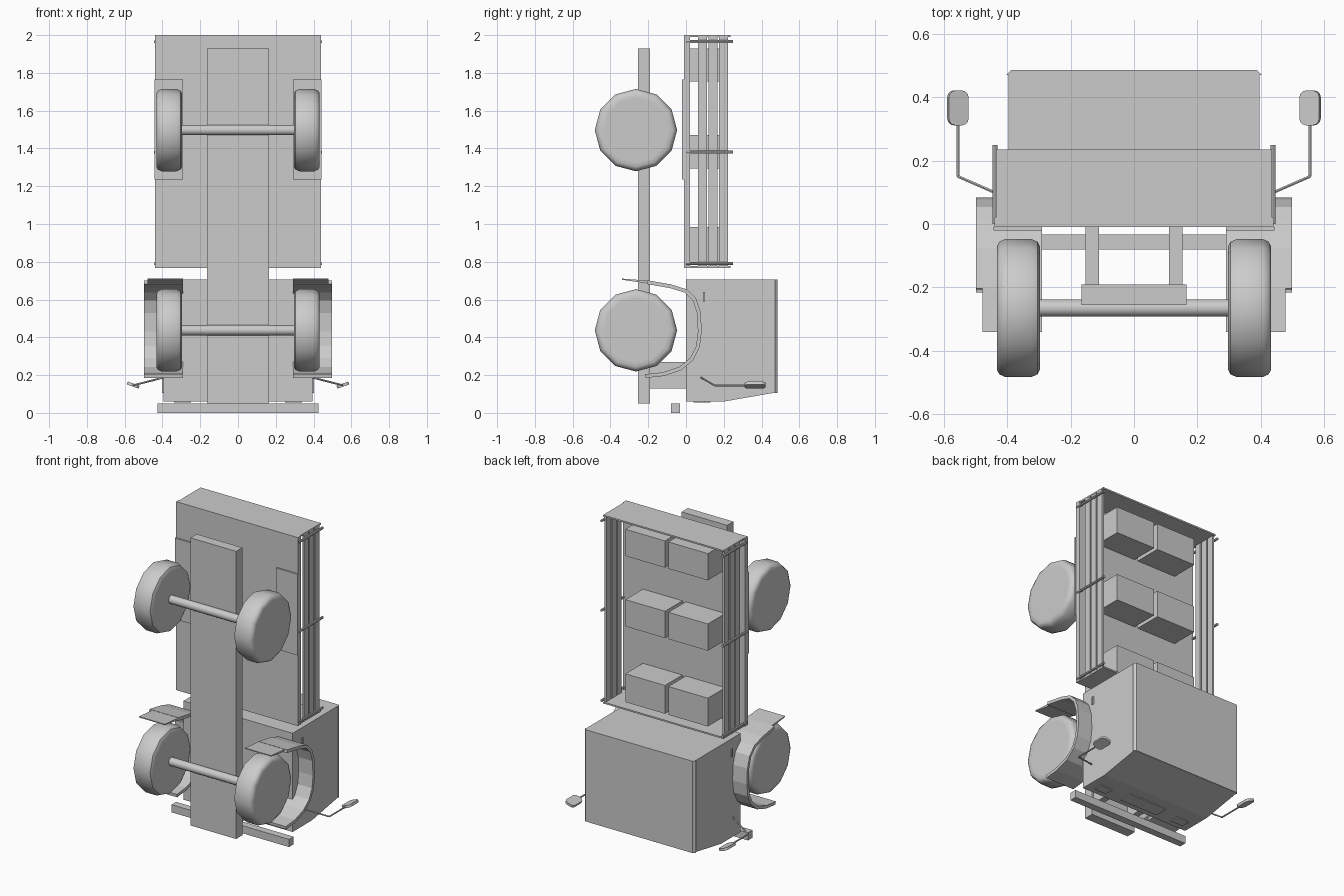
import bpy, bmesh, math
from mathutils import Vector

if "Cube" in bpy.data.objects:
    bpy.data.objects.remove(bpy.data.objects["Cube"])

grey = bpy.data.materials.new("plain_grey")
grey.diffuse_color = (0.6, 0.6, 0.6, 1)
grey.use_nodes = True
grey.node_tree.nodes["Principled BSDF"].inputs["Base Color"].default_value = grey.diffuse_color


def make(name, bm, smooth=False):
    bmesh.ops.recalc_face_normals(bm, faces=bm.faces)
    me = bpy.data.meshes.new(name)
    bm.to_mesh(me)
    bm.free()
    me.materials.append(grey)
    ob = bpy.data.objects.new(name, me)
    bpy.context.collection.objects.link(ob)
    if smooth:
        bpy.context.view_layer.objects.active = ob
        ob.select_set(True)
        bpy.ops.object.shade_smooth_by_angle(angle=math.radians(40))
        ob.select_set(False)
    return ob


def box(name, x0, x1, y0, y1, z0, z1, bevel=0):
    bm = bmesh.new()
    bmesh.ops.create_cube(bm, size=1)
    for v in bm.verts:
        v.co = Vector(((x0, x1)[v.co.x > 0], (y0, y1)[v.co.y > 0], (z0, z1)[v.co.z > 0]))
    if bevel:
        bmesh.ops.bevel(bm, geom=bm.edges[:], offset=bevel, segments=1, affect='EDGES')
    return make(name, bm)


def prism(name, profile, x0, x1):
    """Extrude a closed (y, z) outline along x."""
    bm = bmesh.new()
    face = bm.faces.new([bm.verts.new((x0, y, z)) for y, z in profile])
    ext = bmesh.ops.extrude_face_region(bm, geom=[face])
    for v in ext['geom']:
        if isinstance(v, bmesh.types.BMVert):
            v.co.x = x1
    return make(name, bm)


def lathe_x(name, profile, y, z, n):
    """Spin an (x, radius) profile about an x-parallel axis, with capped ends."""
    bm = bmesh.new()
    rings = [[bm.verts.new((x, y + r * math.cos(2 * math.pi * i / n),
                            z + r * math.sin(2 * math.pi * i / n))) for i in range(n)]
             for x, r in profile]
    for a, b in zip(rings, rings[1:]):
        for i in range(n):
            j = (i + 1) % n
            bm.faces.new((a[i], a[j], b[j], b[i]))
    bm.faces.new(rings[0])
    bm.faces.new(rings[-1])
    return make(name, bm, True)


def rod(name, a, b, r, n=8):
    a, b = Vector(a), Vector(b)
    bm = bmesh.new()
    bmesh.ops.create_cone(bm, cap_ends=True, segments=n, radius1=r, radius2=r, depth=(b - a).length)
    rot = (b - a).to_track_quat('Z', 'Y').to_matrix()
    for v in bm.verts:
        v.co = rot @ v.co + (a + b) / 2
    return make(name, bm, True)


# Chassis, bumper and cab supports
box("chassis", -0.165, 0.165, -0.255, -0.19, 0.05, 1.93)
box("bumper", -0.425, 0.425, -0.08, -0.033, 0, 0.05)

# Cab with sloping windscreen and thin roof
prism("cab", [(0, 0.06), (0.2, 0.06), (0.47, 0.107), (0.47, 0.705), (0, 0.705)], -0.395, 0.395)
bm = bmesh.new()
bmesh.ops.create_cube(bm, size=1)
for v in bm.verts:
    top = v.co.y > 0
    w = 0.388 if top else 0.402
    v.co = Vector((w if v.co.x > 0 else -w, 0.485 if top else 0.47, 0.705 if v.co.z > 0 else 0.105))
make("roof", bm)
box("grille", -0.14, 0.14, 0.04, 0.13, 0.054, 0.06)

# Wheels and axles
for label, z in (("front", 0.437), ("rear", 1.497)):
    rod(label + "_axle", (-0.31, -0.265, z), (0.31, -0.265, z), 0.027, 16)
    for s, side in ((-1, "left"), (1, "right")):
        prof = [(0.297, 0.17), (0.297, 0.195), (0.304, 0.209), (0.325, 0.218),
                (0.405, 0.218), (0.424, 0.209), (0.432, 0.195), (0.432, 0.17)]
        lathe_x(f"{label}_wheel_{side}", [(s * x, r) for x, r in prof], -0.265, z, 12)

# Load bed
box("bed_floor", -0.44, 0.44, -0.01, 0.02, 0.768, 2.0)
box("bed_front_panel", -0.435, 0.435, 0.02, 0.235, 0.768, 0.778)
box("bed_tail_panel", -0.435, 0.435, 0.02, 0.235, 1.99, 2.0)
for i, (z0, z1) in enumerate(((0.80, 0.985), (1.295, 1.47), (1.755, 1.93))):
    for s in (-1, 1):
        a, b = sorted((s * 0.012, s * 0.298))
        box(f"crate_{i}_{'left' if s < 0 else 'right'}", a, b, 0.02, 0.2, z0, z1)

# Fender centreline in (y, z), curling over the front wheel
arc = [(-0.215, 0.195), (-0.12, 0.205), (-0.03, 0.235), (0.03, 0.285), (0.063, 0.35), (0.073, 0.43),
       (0.068, 0.53), (0.045, 0.6), (0.0, 0.645), (-0.08, 0.67), (-0.205, 0.692)]
outer, inner = [], []
for i, p in enumerate(arc):
    t = Vector(arc[min(i + 1, len(arc) - 1)]) - Vector(arc[max(i - 1, 0)])
    n = Vector((t.y, -t.x)).normalized() * 0.01
    outer.append((p[0] + n.x, p[1] + n.y))
    inner.append((p[0] - n.x, p[1] - n.y))
fender = outer + inner[::-1]

for s, side in ((-1, "left"), (1, "right")):
    def sbox(name, x0, x1, *r):
        a, b = sorted((s * x0, s * x1))
        return box(f"{name}_{side}", a, b, *r)

    sbox("cab_support", 0.11, 0.153, -0.19, 0.0, 0.13, 0.27)
    sbox("headlight", 0.25, 0.34, 0.04, 0.1, 0.054, 0.06)
    sbox("door_handle", 0.395, 0.403, 0.09, 0.1, 0.59, 0.64)
    prism("fender_" + side, fender, s * 0.29, s * 0.498)
    prism("mudflap_" + side, [(-0.2, 0.685), (-0.34, 0.705), (-0.34, 0.711), (-0.2, 0.7)],
          s * 0.29, s * 0.478)
    sbox("wheel_guard", 0.29, 0.443, -0.02, -0.01, 1.235, 1.765)

    # Slatted bed side with cross rods
    for i, y in enumerate((0.064, 0.12, 0.176)):
        sbox(f"slat_{i}", 0.42, 0.434, y, y + 0.046, 0.772, 1.995)
    for i, z in enumerate((0.79, 1.38, 1.965)):
        rod(f"side_rod_{i}_{side}", (s * 0.438, 0.0, z), (s * 0.438, 0.249, z), 0.008)

    # Mirror on a bent arm
    path = [(s * 0.395, 0.08, 0.187), (s * 0.555, 0.15, 0.146), (s * 0.555, 0.36, 0.146)]
    for i in (0, 1):
        rod(f"mirror_arm_{i}_{side}", path[i], path[i + 1], 0.005, 6)
    m = sbox("mirror", -0.033, 0.033, -0.055, 0.055, -0.008, 0.008)
    bm = bmesh.new()
    bm.from_mesh(m.data)
    edges = [e for e in bm.edges if abs(e.verts[0].co.z - e.verts[1].co.z) > 0.01]
    bmesh.ops.bevel(bm, geom=edges, offset=0.022, segments=3, profile=0.5, affect='EDGES')
    bm.to_mesh(m.data)
    bm.free()
    m.location = (s * 0.555, 0.366, 0.147)
    m.rotation_euler = (0, -s * math.radians(20), 0)
